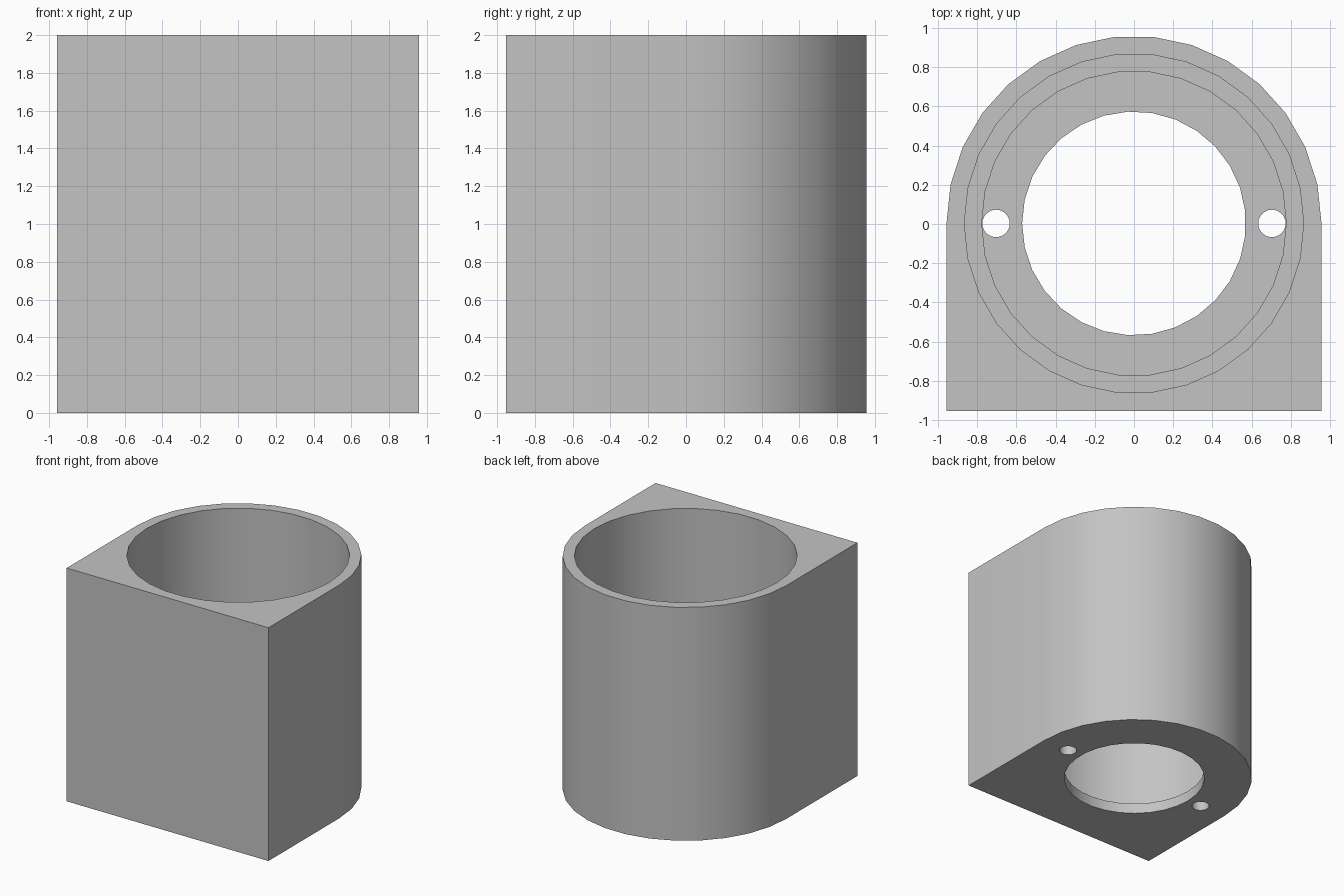
import bpy, bmesh, math

cube = bpy.data.objects.get("Cube")
if cube:
    bpy.data.objects.remove(cube, do_unlink=True)

R = 0.957          # outer radius and half width
HEIGHT = 2.0
FLOOR = 0.09       # base plate thickness
LEDGE = 0.18       # top of the inner seat
CY = 0.003         # axis of the bores

grey = bpy.data.materials.new("plain grey")
grey.use_nodes = True
colour = (0.55, 0.55, 0.55, 1)
grey.diffuse_color = colour
grey.node_tree.nodes["Principled BSDF"].inputs["Base Color"].default_value = colour


def prism(name, outline, z0, z1):
    """Extrude a flat outline from z0 to z1."""
    bm = bmesh.new()
    base = bm.faces.new([bm.verts.new((x, y, z0)) for x, y in outline])
    top = bmesh.ops.extrude_face_region(bm, geom=[base])["geom"]
    verts = [v for v in top if isinstance(v, bmesh.types.BMVert)]
    bmesh.ops.translate(bm, verts=verts, vec=(0, 0, z1 - z0))
    bmesh.ops.recalc_face_normals(bm, faces=bm.faces)
    mesh = bpy.data.meshes.new(name)
    bm.to_mesh(mesh)
    bm.free()
    mesh.materials.append(grey)
    obj = bpy.data.objects.new(name, mesh)
    bpy.context.collection.objects.link(obj)
    return obj


def arc(radius, sides, cx=0.0, start=math.pi, count=None):
    step = 2 * math.pi / sides
    return [(cx + radius * math.cos(start + i * step),
             CY + radius * math.sin(start + i * step))
            for i in range(count or sides)]


# Housing: round back, square front
outline = arc(R, 30, start=0, count=16) + [(-R, CY - R), (R, CY - R)]
housing = prism("housing", outline, 0, HEIGHT)

# Stepped bore, base opening and two screw holes
cutters = [
    prism("main_bore_cutter", arc(0.866, 30), LEDGE, HEIGHT + 0.1),
    prism("seat_bore_cutter", arc(0.777, 30), FLOOR, LEDGE + 0.1),
    prism("base_opening_cutter", arc(0.571, 29), -0.1, FLOOR + 0.05),
]
for side, x in (("left", 0.704), ("right", -0.704)):
    cutters.append(prism(side + "_screw_hole_cutter", arc(0.07, 24, x), -0.1, FLOOR + 0.05))

bpy.ops.object.select_all(action="DESELECT")
bpy.context.view_layer.objects.active = housing
housing.select_set(True)
for cutter in cutters:
    cutter.hide_render = True
    mod = housing.modifiers.new(cutter.name, "BOOLEAN")
    mod.operation = "DIFFERENCE"
    mod.solver = "EXACT"
    mod.object = cutter
    bpy.ops.object.modifier_apply(modifier=mod.name)
    bpy.data.objects.remove(cutter, do_unlink=True)

bpy.ops.object.shade_smooth_by_angle(angle=math.radians(30))
